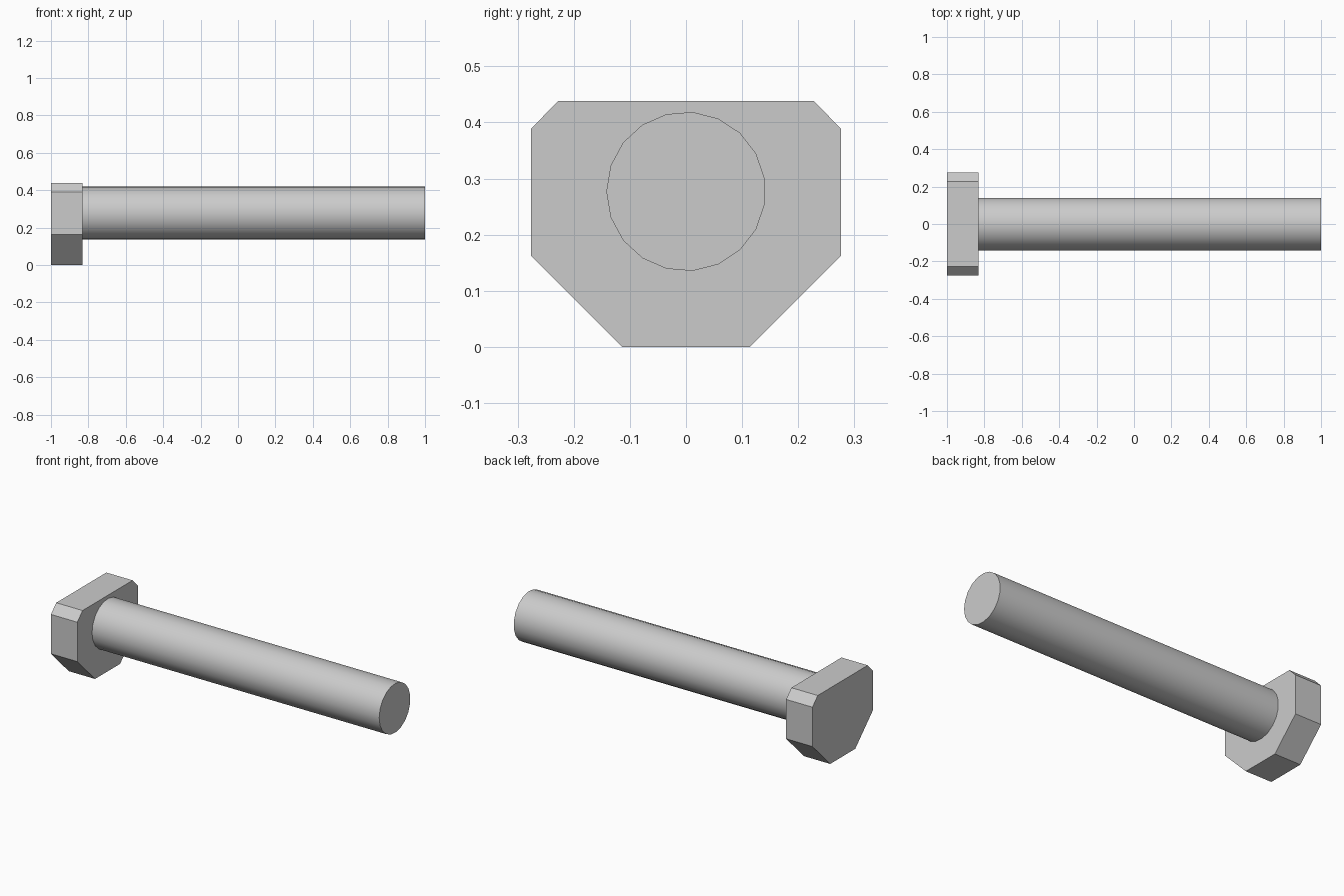
import bpy, bmesh
from math import cos, sin, pi, radians

if "Cube" in bpy.data.objects:
    bpy.data.objects.remove(bpy.data.objects["Cube"])


def prism(name, profile, x0, x1):
    """Extrude a closed (y, z) profile along x."""
    bm = bmesh.new()
    face = bm.faces.new([bm.verts.new((x0, y, z)) for y, z in profile])
    ext = bmesh.ops.extrude_face_region(bm, geom=[face], use_keep_orig=True)
    verts = [g for g in ext["geom"] if isinstance(g, bmesh.types.BMVert)]
    bmesh.ops.translate(bm, verts=verts, vec=(x1 - x0, 0, 0))
    bmesh.ops.recalc_face_normals(bm, faces=bm.faces)
    mesh = bpy.data.meshes.new(name)
    bm.to_mesh(mesh)
    bm.free()
    obj = bpy.data.objects.new(name, mesh)
    bpy.context.collection.objects.link(obj)
    return obj


HEAD_FACE = -0.832
AXIS_Z, RADIUS, SIDES = 0.277, 0.142, 19

# Bolt head: block with small top chamfers and large bottom chamfers
half = [(0.114, 0.0), (0.276, 0.162), (0.276, 0.389), (0.228, 0.438)]
prism("bolt_head", half + [(-y, z) for y, z in reversed(half)], -1.0, HEAD_FACE)

# Shank: plain round bar, one vertex pointing to the front
ring = [(-RADIUS * cos(2 * pi * i / SIDES), AXIS_Z + RADIUS * sin(2 * pi * i / SIDES))
        for i in range(SIDES)]
shank = prism("shank", ring, HEAD_FACE, 1.0)
bpy.ops.object.select_all(action="DESELECT")
shank.select_set(True)
bpy.context.view_layer.objects.active = shank
bpy.ops.object.shade_smooth_by_angle(angle=radians(30))
